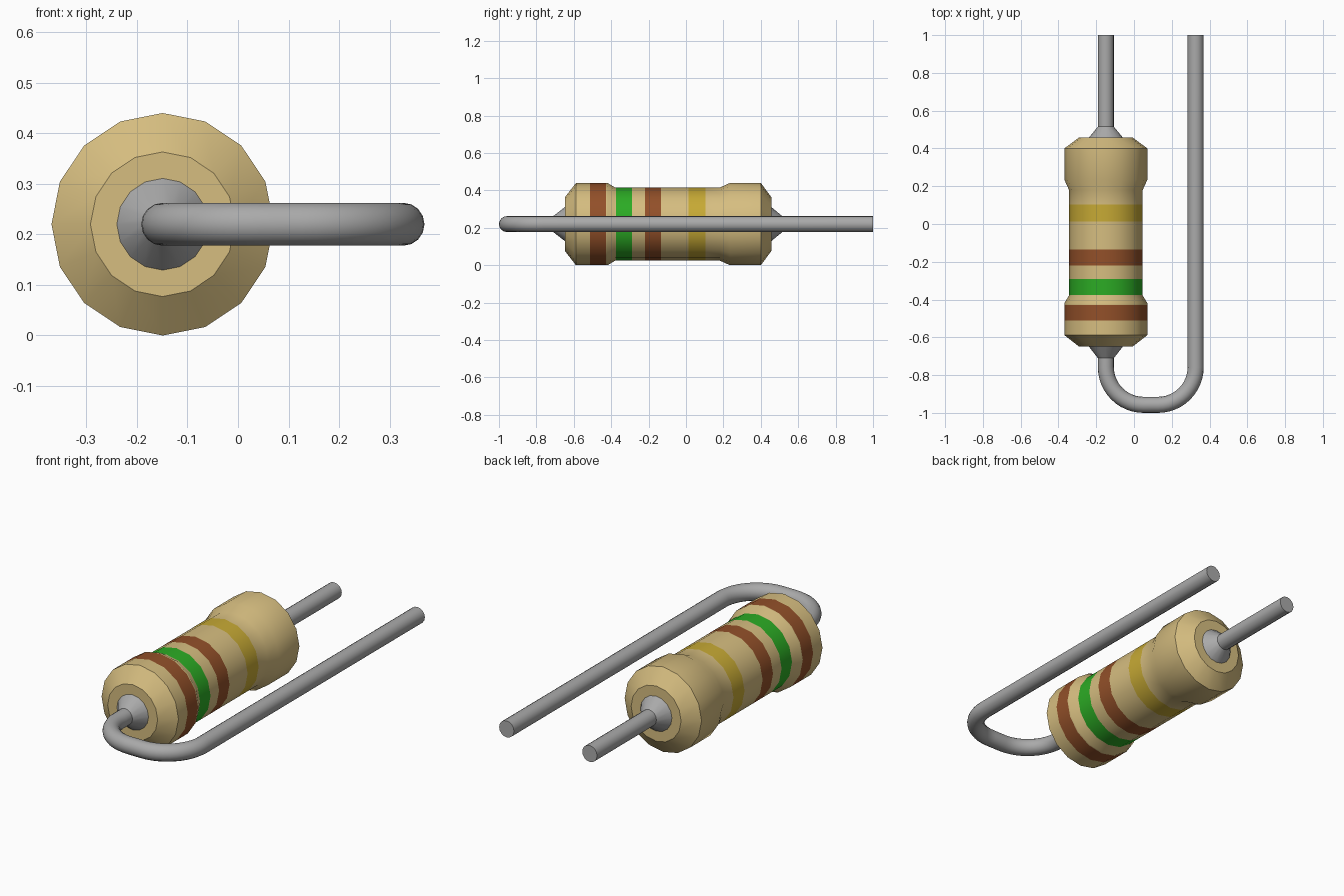
import bpy, bmesh, math

if "Cube" in bpy.data.objects:
    bpy.data.objects.remove(bpy.data.objects["Cube"])

SIDES = 16
BODY_X, RETURN_X, AXIS_Z = -0.149, 0.3265, 0.22
WIRE_R, BEND_R, BEND_Y = 0.0425, 0.2, -0.7575


def material(name, rgb):
    m = bpy.data.materials.new(name)
    m.use_nodes = True
    m.diffuse_color = (*rgb, 1)
    m.node_tree.nodes["Principled BSDF"].inputs["Base Color"].default_value = (*rgb, 1)
    return m


tan = material("tan", (0.67, 0.51, 0.215))
brown = material("brown", (0.29, 0.08, 0.022))
green = material("green", (0.025, 0.41, 0.018))
gold = material("gold", (0.57, 0.4, 0.035))
steel = material("steel grey", (0.4, 0.4, 0.4))


def smooth(ob, degrees=35):
    bpy.ops.object.select_all(action='DESELECT')
    ob.select_set(True)
    bpy.context.view_layer.objects.active = ob
    bpy.ops.object.shade_smooth_by_angle(angle=math.radians(degrees))


def lathe(name, profile, mats, pick=lambda y: 0):
    """Turn (y, radius) points round the body axis and close both ends."""
    bm = bmesh.new()
    rings = []
    for y, r in profile:
        turns = [2 * math.pi * i / SIDES for i in range(SIDES)]
        rings.append([bm.verts.new((BODY_X + r * math.cos(a), y, AXIS_Z + r * math.sin(a)))
                      for a in turns])
    for k in range(len(rings) - 1):
        a, b = rings[k], rings[k + 1]
        for i in range(SIDES):
            j = (i + 1) % SIDES
            f = bm.faces.new((a[i], a[j], b[j], b[i]))
            f.material_index = pick((profile[k][0] + profile[k + 1][0]) / 2)
    bm.faces.new(rings[0])
    bm.faces.new(rings[-1])
    bmesh.ops.recalc_face_normals(bm, faces=bm.faces)
    me = bpy.data.meshes.new(name)
    bm.to_mesh(me)
    bm.free()
    for m in mats:
        me.materials.append(m)
    ob = bpy.data.objects.new(name, me)
    bpy.context.collection.objects.link(ob)
    smooth(ob)
    return ob


def wire(name, points):
    """Round wire with flat ends along (x, y) points."""
    cu = bpy.data.curves.new(name, 'CURVE')
    cu.dimensions = '3D'
    cu.bevel_depth = WIRE_R
    cu.bevel_resolution = 6
    cu.use_fill_caps = True
    sp = cu.splines.new('POLY')
    sp.points.add(len(points) - 1)
    for p, (x, y) in zip(sp.points, points):
        p.co = (x, y, AXIS_Z, 1)
    cu.materials.append(steel)
    ob = bpy.data.objects.new(name, cu)
    bpy.context.collection.objects.link(ob)
    bpy.ops.object.select_all(action='DESELECT')
    ob.select_set(True)
    bpy.context.view_layer.objects.active = ob
    bpy.ops.object.convert(target='MESH')
    smooth(bpy.context.object, 40)


# Body with colour bands
bands = [(-0.512, -0.428, 1), (-0.375, -0.29, 2), (-0.22, -0.135, 1), (0.013, 0.103, 3)]
outline = [(-0.648, 0.143), (-0.588, 0.22), (-0.42, 0.22), (-0.378, 0.195),
           (0.18, 0.195), (0.235, 0.22), (0.4, 0.22), (0.457, 0.143)]
for lo, hi, _ in bands:
    for y in (lo, hi):
        outline.append((y, 0.22 if y < -0.4 else 0.195))
outline.sort()


def band_at(y):
    return next((c for lo, hi, c in bands if lo < y < hi), 0)


lathe("body", outline, [tan, brown, green, gold], band_at)

# Solder cones at both ends
lathe("front_cone", [(-0.71, WIRE_R), (-0.645, 0.093)], [steel])
lathe("back_cone", [(0.454, 0.093), (0.515, WIRE_R)], [steel])

# Leads: a straight one at the back, and one bent round to run beside the body
wire("straight_lead", [(BODY_X, 0.48), (BODY_X, 1)])
path = [(BODY_X, -0.67)]
for cx, start in ((BODY_X + BEND_R, math.pi), (RETURN_X - BEND_R, 1.5 * math.pi)):
    for i in range(13):
        a = start + i * math.pi / 24
        path.append((cx + BEND_R * math.cos(a), BEND_Y + BEND_R * math.sin(a)))
path.append((RETURN_X, 1))
wire("bent_lead", path)
